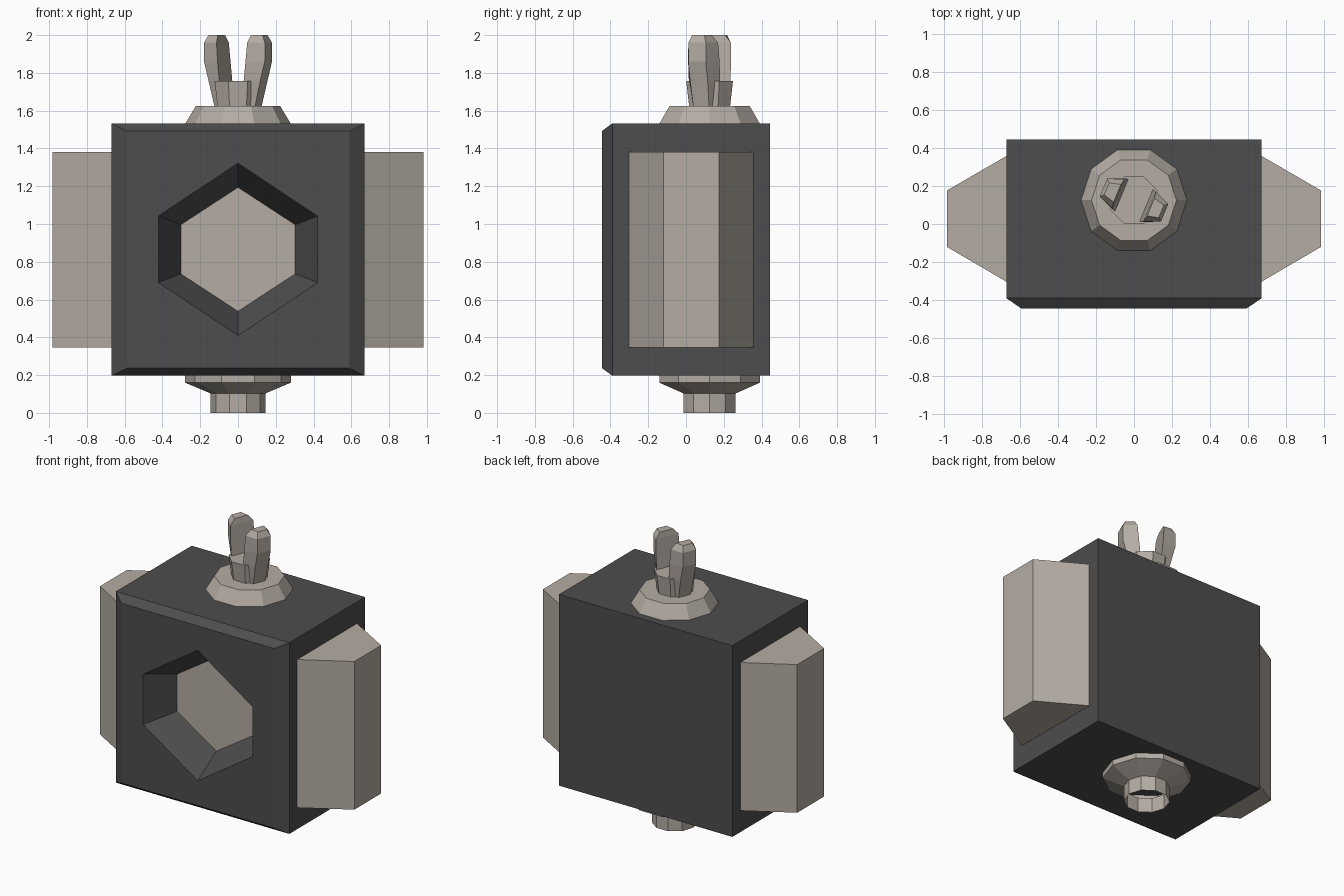
import bpy, bmesh, math
from mathutils import Vector

if "Cube" in bpy.data.objects:
    bpy.data.objects.remove(bpy.data.objects["Cube"])


def material(name, rgb):
    m = bpy.data.materials.new(name)
    m.diffuse_color = (*rgb, 1)
    m.use_nodes = True
    m.node_tree.nodes["Principled BSDF"].inputs["Base Color"].default_value = m.diffuse_color
    return m


DARK = material("charcoal", (0.075, 0.075, 0.075))
BEIGE = material("warm grey", (0.46, 0.415, 0.37))


def loft(name, rings, mat, cap_start=True, cap_end=True):
    """Join equal-length point rings into one flat-shaded object."""
    bm = bmesh.new()
    loops = [[bm.verts.new(p) for p in ring] for ring in rings]
    n = len(loops[0])
    for a, b in zip(loops, loops[1:]):
        for i in range(n):
            j = (i + 1) % n
            bm.faces.new((a[i], a[j], b[j], b[i]))
    if cap_start:
        bm.faces.new(loops[0])
    if cap_end:
        bm.faces.new(loops[-1])
    bmesh.ops.recalc_face_normals(bm, faces=bm.faces)
    me = bpy.data.meshes.new(name)
    bm.to_mesh(me)
    bm.free()
    me.materials.append(mat)
    ob = bpy.data.objects.new(name, me)
    bpy.context.collection.objects.link(ob)
    return ob


CY = 0.125  # y of the vertical connector axis


def ring(r, z, n, turn=0.0):
    return [(r * math.cos(turn + 2 * math.pi * i / n),
             CY + r * math.sin(turn + 2 * math.pi * i / n), z) for i in range(n)]


# Body: box with chamfered front rim
def rect(y, hx, z0, z1):
    return [(-hx, y, z0), (hx, y, z0), (hx, y, z1), (-hx, y, z1)]


body = loft("body", [rect(0.445, 0.67, 0.197, 1.533), rect(-0.39, 0.67, 0.197, 1.533),
                     rect(-0.445, 0.59, 0.237, 1.492)], DARK)

# Tapered hexagonal recess in the front
FLOOR = -0.24


def hexagon(y):
    t = (FLOOR - y) / 0.205
    hx, h1, h2 = 0.303 + 0.119 * t, 0.13 + 0.046 * t, 0.328 + 0.128 * t
    return [(x, y, 0.866 + z) for x, z in
            ((0, h2), (hx, h1), (hx, -h1), (0, -h2), (-hx, -h1), (-hx, h1))]


cutter = loft("recess_cutter", [hexagon(FLOOR), hexagon(-0.5)], DARK)
cutter.hide_render = True
mod = body.modifiers.new("recess", 'BOOLEAN')
mod.operation, mod.solver, mod.object = 'DIFFERENCE', 'EXACT', cutter
bpy.context.view_layer.objects.active = body
bpy.ops.object.modifier_apply(modifier=mod.name)
bpy.data.objects.remove(cutter)

# Recess floor is beige
body.data.materials.clear()
body.data.materials.append(DARK)
body.data.materials.append(BEIGE)
for f in body.data.polygons:
    f.material_index = int(abs(f.center.y - FLOOR) < 0.005 and f.normal.y < -0.9)

# Tapered side blocks
for s, side in ((1, "right"), (-1, "left")):
    def slab(x, y0, y1):
        return [(s * x, y0, 0.347), (s * x, y1, 0.347), (s * x, y1, 1.382), (s * x, y0, 1.382)]
    loft(side + "_side_block", [slab(0.655, -0.303, 0.357), slab(0.67, -0.303, 0.357),
                                slab(0.983, -0.12, 0.176)], BEIGE)

# Top flange, and open bottom flange with socket tube
loft("top_flange", [ring(0.28, 1.53, 10), ring(0.223, 1.625, 10)], BEIGE)
loft("bottom_socket", [ring(0.28, 0.2, 10), ring(0.28, 0.16, 10),
                       ring(0.145, 0.103, 10), ring(0.145, 0, 10)], BEIGE, False, False)

# Octagonal peg stem
EIGHTH = math.pi / 8
loft("peg_stem", [ring(0.117, 1.62, 8, EIGHTH), ring(0.134, 1.757, 8, EIGHTH)], BEIGE)

# Two prongs on either side of a slanted slot
radial = Vector((math.cos(-EIGHTH), math.sin(-EIGHTH), 0))
tangent = Vector((-radial.y, radial.x, 0))
SECTIONS = [  # z, inner radius, outer radius, inner half width, outer half width
    (1.625, 0.05, 0.117, 0.075, 0.045),
    (1.757, 0.07, 0.148, 0.09, 0.05),
    (1.86, 0.08, 0.174, 0.09, 0.05),
    (1.96, 0.088, 0.174, 0.085, 0.05),
    (2.0, 0.095, 0.155, 0.05, 0.035),
]
for s, side in ((1, "right"), (-1, "left")):
    rings = []
    for z, ri, ro, wi, wo in SECTIONS:
        rings.append([Vector((0, CY, z)) + s * (radial * r + tangent * w)
                      for r, w in ((ri, -wi), (ro, -wo), (ro, wo), (ri, wi))])
    loft(side + "_prong", rings, BEIGE)
